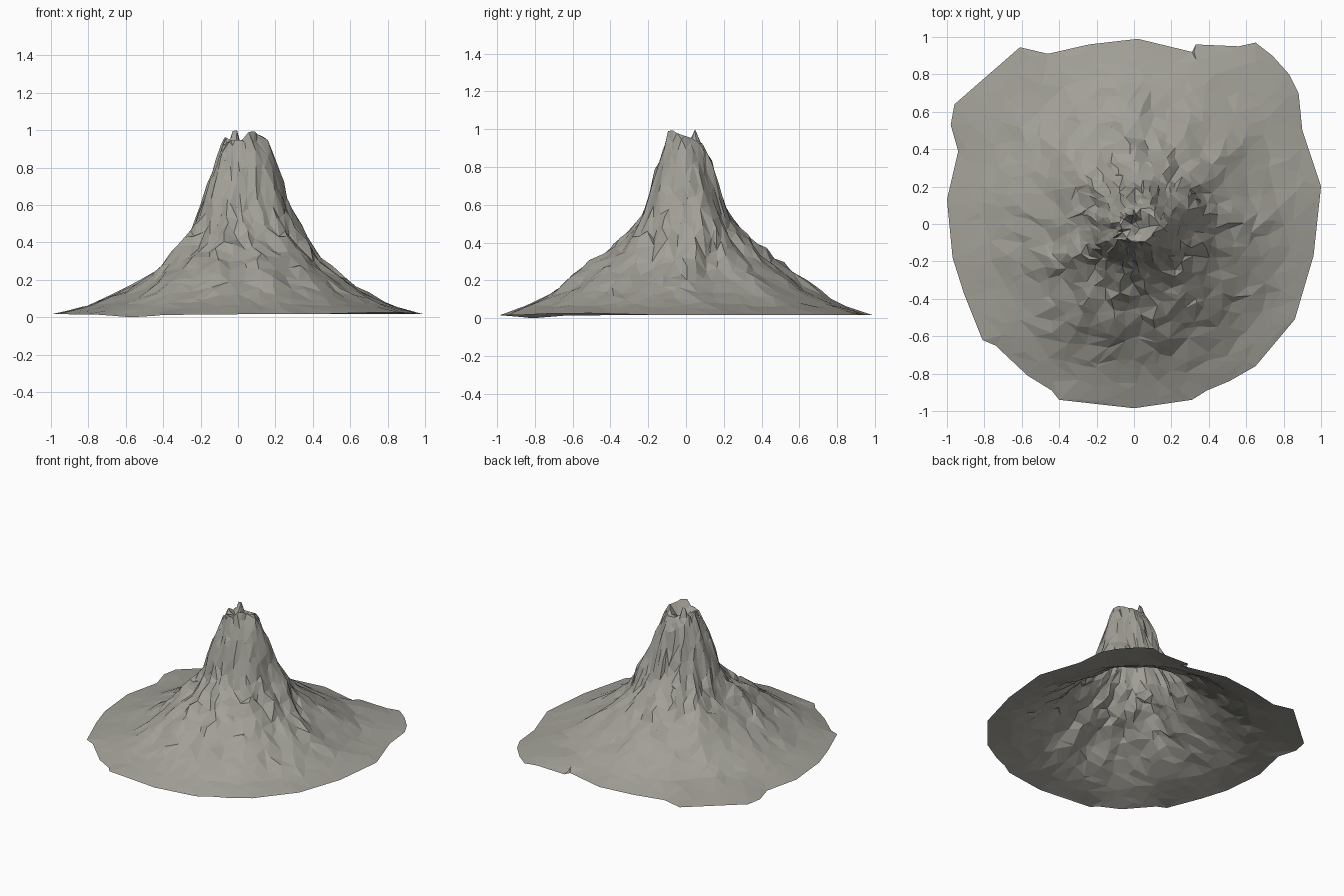
import bpy, bmesh, random
from math import sin, cos, pi, exp
from mathutils import Vector, noise
from mathutils.geometry import delaunay_2d_cdt, intersect_line_line_2d

default = bpy.data.objects.get("Cube")
if default:
    bpy.data.objects.remove(default)

random.seed(7)

# Ragged foot of the mountain, counter-clockwise from the left side
FOOT = [Vector(p) for p in (
    (1, .2), (.9, .5), (.88, .7), (.83, .8), (.74, .9), (.65, .97), (.56, .95),
    (.33, .96), (.31, .92), (.02, .99), (-.24, .96), (-.46, .91), (-.61, .945),
    (-.96, .64), (-.98, .53), (-.94, .39), (-1, .13), (-.97, -.18), (-.91, -.37),
    (-.81, -.62), (-.74, -.65), (-.57, -.81), (-.44, -.89), (-.4, -.94),
    (0, -.985), (.31, -.94), (.39, -.89), (.51, -.84), (.65, -.76),
    (.86, -.51), (.96, -.17))]

# Slope profile: height, then radius towards +x, +y, -x and -y
SLOPE = [
    (.965, .13, .05, .07, .10),
    (.88, .19, .11, .10, .13),
    (.72, .25, .16, .16, .19),
    (.55, .30, .23, .22, .24),
    (.45, .34, .33, .27, .31),
    (.35, .40, .43, .35, .43),
    (.25, .50, .56, .46, .59),
    (.15, .64, .71, .60, .71),
    (.07, .80, .84, .77, .85)]
LAST = len(SLOPE)


def foot_height(p):
    """Slight rise and dip along the foot."""
    rise = exp(-((p.x - .8) ** 2 + (p.y + .6) ** 2) / .1)
    dip = exp(-((p.x + .57) ** 2 + (p.y + .81) ** 2) / .03)
    return max(0, .016 + .012 * rise - .017 * dip)


def foot_point(direction):
    """Where a ray from the middle meets the foot."""
    hits = [intersect_line_line_2d(Vector((0, 0)), direction * 2, a, b)
            for a, b in zip(FOOT, FOOT[1:] + FOOT[:1])]
    return min((h for h in hits if h), key=lambda h: h.length, default=direction * .9)


def level_point(index, direction):
    """Radius and height of one profile level in a given direction."""
    if index >= LAST:
        p = foot_point(direction)
        return p.length, foot_height(p)
    z, east, north, west, south = SLOPE[index]
    rx = east if direction.x > 0 else west
    ry = north if direction.y > 0 else south
    return rx * direction.x ** 2 + ry * direction.y ** 2, z


def slope_point(s, angle):
    """Craggy surface point at level s and the given angle."""
    d = Vector((cos(angle), sin(angle)))
    k = int(s)
    r0, z0 = level_point(k, d)
    r1, z1 = level_point(k + 1, d)
    r, z = r0 + (r1 - r0) * (s - k), z0 + (z1 - z0) * (s - k)
    # Gullies run down the slope and fade out towards the foot
    rough = min(1, max(0, (LAST - s) / 4))
    gully = noise.noise((d.x * 3.5, d.y * 3.5, s * .35))
    crag = noise.noise((d.x * r * 14, d.y * r * 14, s))
    r *= 1 + rough * (.17 * gully + .07 * crag - .03)
    z += rough * random.uniform(-.014, .014)
    return Vector((d.x * r, d.y * r, z))


# Scatter points: foot, slope rings, crater
points = [Vector((p.x, p.y, foot_height(p))) for p in FOOT]
STEP = .4
RINGS = int((LAST + .6) / STEP)
for i in range(RINGS):
    count = int(18 + 40 * i / RINGS)
    for j in range(count):
        s = i * STEP + (random.uniform(-.18, .18) if i else 0)
        angle = 2 * pi * (j + .5 * (i % 2) + random.uniform(-.32, .32)) / count
        p = slope_point(max(0, s), angle)
        if i == 0:
            p.z = min(1, p.z + random.uniform(-.04, .035))
        points.append(p)

middle = Vector((.03, -.025, .88))
for j in range(7):
    rim = slope_point(0, 2 * pi * j / 7)
    inner = middle.lerp(rim, .5)
    inner.z = random.uniform(.88, .93)
    points.append(inner)
points.append(middle)

# Join the points into an irregular triangle sheet inside the foot
flat = [p.xy for p in points]
verts, _, faces, origins, _, _ = delaunay_2d_cdt(
    flat, [], [list(range(len(FOOT)))], 1, 1e-5)

bm = bmesh.new()
sheet = []
for v, source in zip(verts, origins):
    z = points[source[0]].z if source else foot_height(v)
    sheet.append(bm.verts.new((v.x, v.y, z)))
for f in faces:
    bm.faces.new([sheet[i] for i in f])
bm.normal_update()
if sum(f.normal.z for f in bm.faces) < 0:
    bmesh.ops.reverse_faces(bm, faces=bm.faces[:])

mesh = bpy.data.meshes.new("mountain")
bm.to_mesh(mesh)
bm.free()
mountain = bpy.data.objects.new("mountain", mesh)
bpy.context.collection.objects.link(mountain)

# Warm grey rock
rock = bpy.data.materials.new("warm grey rock")
rock.use_nodes = True
colour = (.36, .35, .31, 1)
rock.diffuse_color = colour
rock.node_tree.nodes["Principled BSDF"].inputs["Base Color"].default_value = colour
mesh.materials.append(rock)
